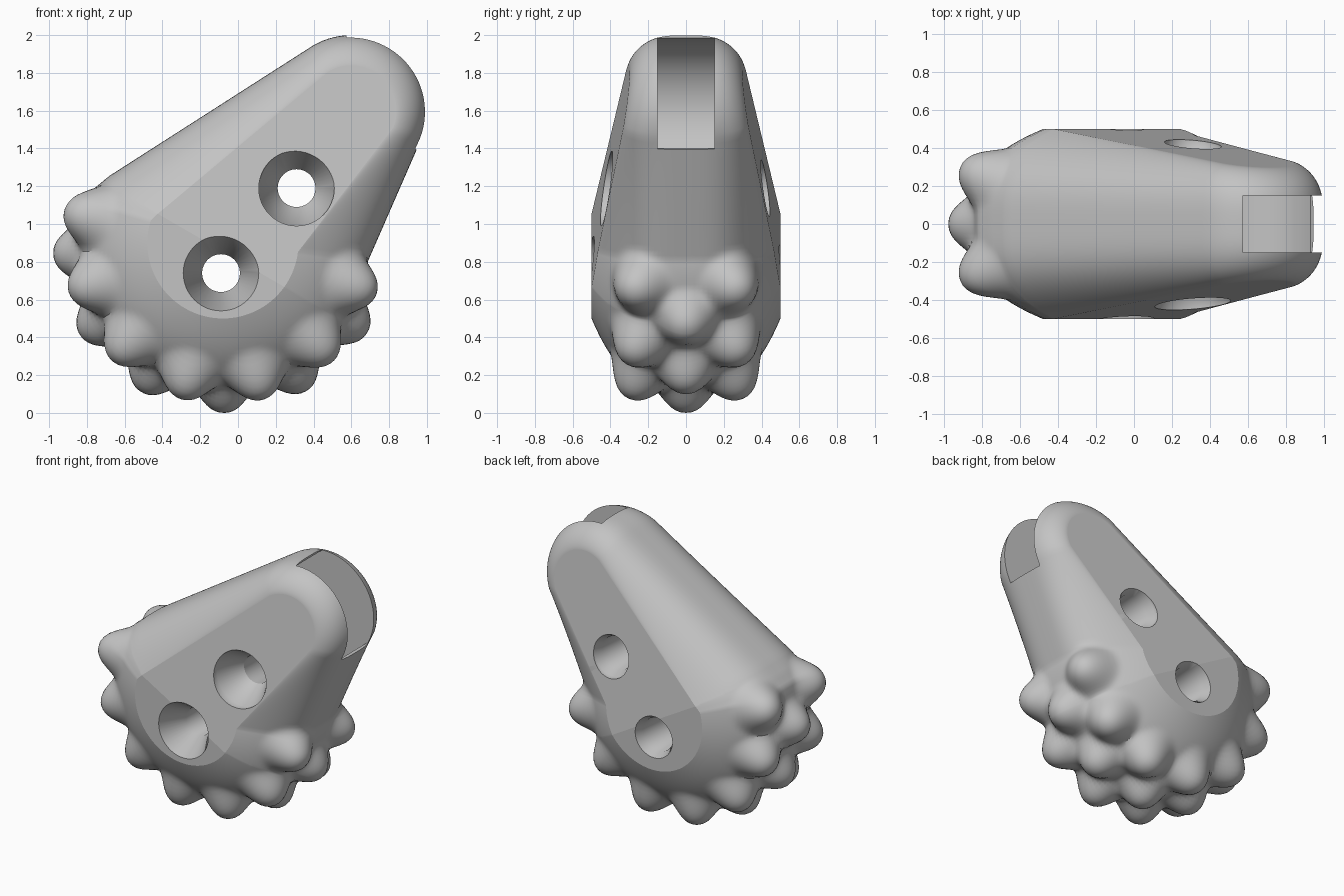
import bpy, bmesh
from math import sin, cos, radians, pi
from mathutils import Matrix, Vector

if "Cube" in bpy.data.objects:
    bpy.data.objects.remove(bpy.data.objects["Cube"])

grey = bpy.data.materials.new("plain_grey")
grey.use_nodes = True
grey.diffuse_color = (0.55, 0.55, 0.55, 1)
grey.node_tree.nodes["Principled BSDF"].inputs["Base Color"].default_value = (0.55, 0.55, 0.55, 1)

BALL = Vector((-0.08, 0, 0.9))      # centre of the rounded pad end
TIP = Vector((0.6, 0, 1.6))         # centre of the forked end
TAPER_START = 0.7
TAPER_DIR = Vector((0.5, 0, 0.866))
BUMP_TOP = 0.9                      # reach of the bumps from the pad centre
BUMP_SPREAD = 0.2


def add_object(name, bm):
    bmesh.ops.recalc_face_normals(bm, faces=bm.faces)
    mesh = bpy.data.meshes.new(name)
    bm.to_mesh(mesh)
    bm.free()
    mesh.materials.append(grey)
    ob = bpy.data.objects.new(name, mesh)
    bpy.context.collection.objects.link(ob)
    return ob


def activate(ob):
    bpy.ops.object.select_all(action='DESELECT')
    ob.select_set(True)
    bpy.context.view_layer.objects.active = ob


def half_width(p):
    return 0.5 - 0.165 * max(0, p.dot(TAPER_DIR) - TAPER_START)


def polar(centre, radius, degrees):
    a = radians(degrees)
    return centre + Vector((cos(a), 0, sin(a))) * radius


def chord(a, b, n):
    """Start point and in-between points of a straight run."""
    return [a.lerp(b, i / n) for i in range(n)]


def outline(u):
    """Side outline of the body at relative depth u (0 middle, 1 flank)."""
    k = max(0, 1 - abs(u) ** 3.2)
    big, small = 0.4 + 0.375 * k, 0.24 + 0.16 * k ** 0.6
    shoulder, corner = polar(BALL, big * 0.9, 149.4), polar(BALL, big * 0.954, 157)
    pad = [polar(BALL, big, 163 + 190 * i / 120) for i in range(121)]
    tip = [polar(TIP, small, -22 + 143 * i / 32) for i in range(33)]
    return (chord(shoulder, corner, 5) + chord(corner, pad[0], 4) + pad[:-1]
            + chord(pad[-1], tip[0], 24) + tip[:-1] + chord(tip[-1], shoulder, 30))


# Grip bump directions: three staggered rows around the pad
bump_dirs = []
for y, first, count in ((0, 184, 6), (-0.26, 169, 7), (0.26, 169, 7)):
    for i in range(count):
        a = radians(first + 28.8 * i)
        bump_dirs.append(Vector((0.75 * cos(a), y, 0.75 * sin(a))).normalized())


def raise_bumps(co):
    """Swell a surface point outward where it lies near a bump axis."""
    ray = co - BALL
    r = ray.length
    d = ray / r
    flat = 1
    for axis in bump_dirs:
        p = r * d.angle(axis)
        if p < BUMP_SPREAD:
            flat *= 1 - (1 + cos(pi * (p / BUMP_SPREAD) ** 1.15)) / 2
    return BALL + d * (r + (BUMP_TOP - r) * (1 - flat))


# Body: loft of outlines, narrowed towards the tip, with bumps raised from the pad
bm = bmesh.new()
LEVELS = 64
rings = []
for i in range(LEVELS + 1):
    u = sin(pi * (i / LEVELS - 0.5))
    rings.append([bm.verts.new((p.x, u, p.z)) for p in outline(u)])
for a, b in zip(rings, rings[1:]):
    for j in range(len(a)):
        k = (j + 1) % len(a)
        bm.faces.new((a[j], a[k], b[k], b[j]))
bm.faces.new(rings[0])
bm.faces.new(rings[-1])
bmesh.ops.bisect_plane(bm, geom=bm.verts[:] + bm.edges[:] + bm.faces[:], dist=0.0001,
                       plane_co=TAPER_DIR * TAPER_START, plane_no=TAPER_DIR)
for v in bm.verts:
    v.co.y *= half_width(Vector((v.co.x, 0, v.co.z)))
    v.co = raise_bumps(v.co)
body = add_object("fingertip_body", bm)

# Cutter: rounded socket between the two prongs
bm = bmesh.new()
side = [polar(TIP, 0.385, 94 + 235 * i / 40) for i in range(41)]
side += [Vector(p) for p in ((0.955, 0, 1.39), (1.3, 0, 1.3), (1.3, 0, 2.3), (0.573, 0, 2.3))]
face = bm.faces.new([bm.verts.new((p.x, -0.15, p.z)) for p in side])
out = bmesh.ops.extrude_face_region(bm, geom=[face])
bmesh.ops.translate(bm, vec=(0, 0.3, 0),
                    verts=[g for g in out["geom"] if isinstance(g, bmesh.types.BMVert)])
cutters = [add_object("socket_cutter", bm)]

# Cutters: two through holes, countersunk in front and lightly flared behind
for name, x, z, inset in (("lower", -0.09, 0.74, 0.002), ("upper", 0.31, 1.19, 0.02)):
    w = half_width(Vector((x, 0, z))) - inset
    profile = [(0, -0.9), (0.2, -0.9), (0.2, -w), (0.1, 0.17 - w),
               (0.12, w - 0.05), (0.15, w), (0.15, 0.9), (0, 0.9)]
    bm = bmesh.new()
    verts = [bm.verts.new((r, 0, h)) for r, h in profile]
    edges = [bm.edges.new(pair) for pair in zip(verts, verts[1:])]
    bmesh.ops.spin(bm, geom=verts + edges, angle=2 * pi, steps=48,
                   axis=(0, 0, 1), cent=(0, 0, 0))
    bmesh.ops.remove_doubles(bm, verts=bm.verts, dist=0.0005)
    turn = Matrix.Rotation(-pi / 2, 4, 'X')
    bmesh.ops.transform(bm, matrix=Matrix.Translation((x, 0, z)) @ turn, verts=bm.verts)
    cutters.append(add_object(name + "_hole_cutter", bm))

for cutter in cutters:
    cutter.hide_render = True
    mod = body.modifiers.new("cut", 'BOOLEAN')
    mod.operation = 'DIFFERENCE'
    mod.solver = 'EXACT'
    mod.object = cutter
    activate(body)
    bpy.ops.object.modifier_apply(modifier=mod.name)
    bpy.data.objects.remove(cutter)

activate(body)
bpy.ops.object.shade_smooth_by_angle(angle=radians(32))
# Keep the large flanks flat
for poly in body.data.polygons:
    if abs(poly.normal.y) > 0.97 and len(poly.vertices) > 12:
        poly.use_smooth = False
